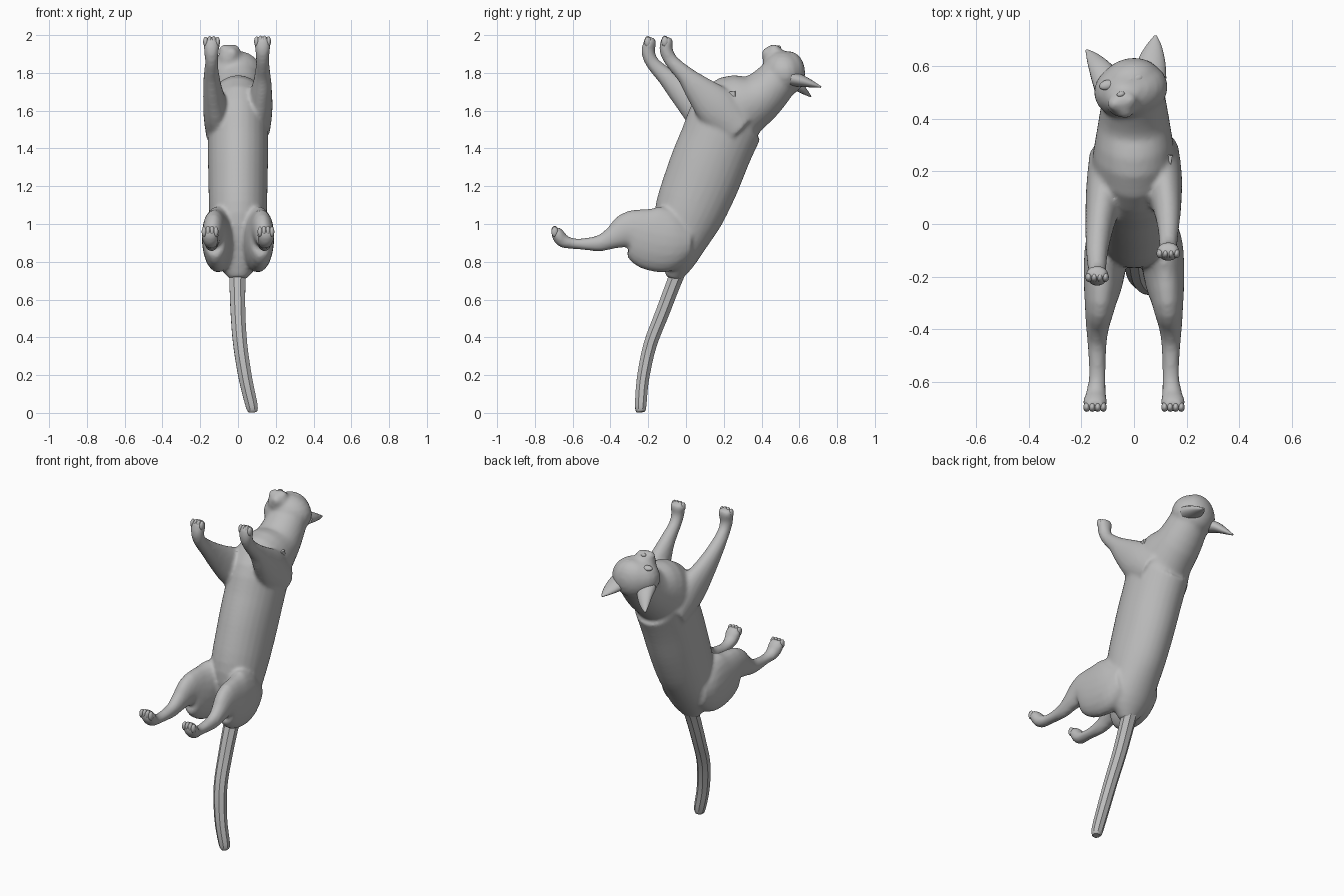
import bpy, bmesh, math
from mathutils import Vector, Matrix

cube = bpy.data.objects.get("Cube")
if cube:
    bpy.data.objects.remove(cube, do_unlink=True)

fur = bpy.data.materials.new("plain grey")
fur.use_nodes = True
GREY = (0.5, 0.5, 0.5, 1)
fur.diffuse_color = GREY
fur.node_tree.nodes["Principled BSDF"].inputs["Base Color"].default_value = GREY


def spline(rows, steps):
    """Catmull-Rom through rows of (x, y, z, half width, half depth)."""
    rows = [Vector(r) for r in rows]
    out = []
    for i in range(len(rows) - 1):
        a, b = rows[max(i - 1, 0)], rows[i]
        c, d = rows[i + 1], rows[min(i + 2, len(rows) - 1)]
        for k in range(steps):
            t = k / steps
            out.append(0.5 * (2 * b + (c - a) * t + (2 * a - 5 * b + 4 * c - d) * t * t
                              + (3 * b - a - 3 * c + d) * t ** 3))
    return out + [rows[-1]]


def loft(bm, rows, seg=20, steps=4):
    """Closed tube of elliptical rings along a path."""
    pts = spline(rows, steps)
    rings = []
    for i, p in enumerate(pts):
        ahead, behind = pts[min(i + 1, len(pts) - 1)], pts[max(i - 1, 0)]
        tangent = (Vector(ahead[:3]) - Vector(behind[:3])).normalized()
        side = Vector((1, 0, 0))
        side = (side - tangent * side.dot(tangent)).normalized()
        up = tangent.cross(side)
        ring = []
        for k in range(seg):
            a = 2 * math.pi * (k + 0.5) / seg
            ring.append(bm.verts.new(Vector(p[:3]) + side * (p[3] * math.cos(a))
                                     + up * (p[4] * math.sin(a))))
        rings.append(ring)
    for r, s in zip(rings, rings[1:]):
        for k in range(seg):
            j = (k + 1) % seg
            bm.faces.new((r[k], r[j], s[j], s[k]))
    bm.faces.new(rings[0][::-1])
    bm.faces.new(rings[-1])


def ball(bm, centre, radii, roll=0, tilt=0):
    m = (Matrix.Translation(centre) @ Matrix.Rotation(roll, 4, 'Z')
         @ Matrix.Rotation(tilt, 4, 'X') @ Matrix.Diagonal((*radii, 1)))
    bmesh.ops.create_uvsphere(bm, u_segments=20, v_segments=12, radius=1, matrix=m)


def finish(bm, name, angle=60):
    bmesh.ops.recalc_face_normals(bm, faces=bm.faces)
    mesh = bpy.data.meshes.new(name)
    bm.to_mesh(mesh)
    bm.free()
    ob = bpy.data.objects.new(name, mesh)
    bpy.context.collection.objects.link(ob)
    mesh.materials.append(fur)
    bpy.ops.object.select_all(action='DESELECT')
    ob.select_set(True)
    bpy.context.view_layer.objects.active = ob
    bpy.ops.object.shade_smooth_by_angle(angle=math.radians(angle))
    return ob


# Torso and neck
body = bmesh.new()
loft(body, [(0, -0.065, 0.71, 0.045, 0.04), (0, -0.04, 0.82, 0.125, 0.10),
            (0, 0.0, 1.01, 0.15, 0.175), (0, 0.08, 1.22, 0.157, 0.198),
            (0, 0.16, 1.42, 0.16, 0.20), (0, 0.245, 1.59, 0.158, 0.20),
            (0, 0.39, 1.67, 0.135, 0.135), (0, 0.50, 1.78, 0.115, 0.11)], seg=28)

# Skull, cheeks, muzzle and chin
ball(body, (-0.012, 0.51, 1.80), (0.142, 0.112, 0.118), roll=0.2)
ball(body, (-0.012, 0.545, 1.80), (0.115, 0.085, 0.115), roll=0.2)
ball(body, (-0.042, 0.465, 1.875), (0.065, 0.06, 0.075), roll=0.25)
for dx in (-1, 1):
    ball(body, (-0.045 + 0.024 * dx, 0.463 + 0.006 * dx, 1.923), (0.032, 0.03, 0.026))
ball(body, (-0.035, 0.428, 1.90), (0.035, 0.027, 0.035))

# Front legs reach upwards, each in its own pose
left_front = [(0.09, 0.28, 1.50, 0.08, 0.10), (0.11, 0.17, 1.61, 0.073, 0.115),
              (0.125, 0.07, 1.71, 0.055, 0.08), (0.13, 0.0, 1.785, 0.043, 0.05),
              (0.13, -0.075, 1.86, 0.035, 0.037), (0.13, -0.105, 1.92, 0.039, 0.036),
              (0.13, -0.10, 1.97, 0.044, 0.033), (0.13, -0.095, 1.99, 0.03, 0.02)]
right_front = [(-0.09, 0.26, 1.48, 0.08, 0.10), (-0.11, 0.12, 1.58, 0.073, 0.115),
               (-0.13, 0.0, 1.68, 0.055, 0.08), (-0.14, -0.10, 1.775, 0.043, 0.05),
               (-0.14, -0.175, 1.85, 0.035, 0.037), (-0.14, -0.20, 1.91, 0.039, 0.036),
               (-0.14, -0.19, 1.965, 0.044, 0.033), (-0.14, -0.185, 1.988, 0.03, 0.02)]
loft(body, left_front)
loft(body, right_front)

# Hind legs, mirrored
hind = [(0.075, 0.01, 0.91, 0.08, 0.10), (0.10, -0.08, 0.91, 0.085, 0.165),
        (0.115, -0.20, 0.93, 0.077, 0.168), (0.128, -0.30, 0.965, 0.06, 0.107),
        (0.138, -0.385, 0.928, 0.045, 0.062), (0.14, -0.46, 0.898, 0.036, 0.043),
        (0.14, -0.58, 0.895, 0.032, 0.028), (0.145, -0.65, 0.91, 0.04, 0.036),
        (0.148, -0.68, 0.95, 0.047, 0.034), (0.148, -0.685, 0.98, 0.03, 0.02)]
for s in (1, -1):
    loft(body, [(s * r[0], *r[1:]) for r in hind])

# Fuse everything into one soft skin
skin = finish(body, "body")
fuse = skin.modifiers.new("fuse", 'REMESH')
fuse.mode = 'VOXEL'
fuse.voxel_size = 0.011
fuse.use_smooth_shade = True
soften = skin.modifiers.new("soften", 'SMOOTH')
soften.factor = 0.5
soften.iterations = 6

# Tail
bm = bmesh.new()
loft(bm, [(0, -0.03, 0.77, 0.05, 0.045), (-0.003, -0.06, 0.70, 0.046, 0.042),
          (0, -0.125, 0.53, 0.042, 0.04), (0.012, -0.19, 0.36, 0.04, 0.038),
          (0.04, -0.228, 0.18, 0.038, 0.035), (0.073, -0.24, 0.035, 0.034, 0.032),
          (0.078, -0.24, 0.004, 0.022, 0.022)], seg=8)
finish(bm, "tail", 40)

# Ears, flattened and pointed
for name, rows in {
    "left_ear": [(0.062, 0.56, 1.77, 0.062, 0.04), (0.068, 0.62, 1.755, 0.052, 0.03),
                 (0.077, 0.675, 1.738, 0.03, 0.016), (0.082, 0.715, 1.725, 0.005, 0.004)],
    "right_ear": [(-0.10, 0.53, 1.76, 0.055, 0.04), (-0.125, 0.585, 1.735, 0.046, 0.03),
                  (-0.155, 0.63, 1.70, 0.027, 0.016), (-0.18, 0.66, 1.675, 0.005, 0.004)],
}.items():
    bm = bmesh.new()
    loft(bm, rows, seg=16)
    finish(bm, name)

# Eyes and nose
for name, centre in (("left_eye", (0.005, 0.553, 1.897)), ("right_eye", (-0.102, 0.528, 1.88))):
    bm = bmesh.new()
    ball(bm, centre, (0.031, 0.019, 0.014), roll=0.25, tilt=-0.3)
    finish(bm, name)
bm = bmesh.new()
ball(bm, (-0.05, 0.492, 1.934), (0.016, 0.011, 0.012), roll=0.25)
finish(bm, "nose")

# Toes, four per paw
for name, (x, y, z) in {"left_front_toes": (0.13, -0.112, 1.972),
                        "right_front_toes": (-0.14, -0.202, 1.970),
                        "left_hind_toes": (0.148, -0.695, 0.965),
                        "right_hind_toes": (-0.148, -0.695, 0.965)}.items():
    bm = bmesh.new()
    for k in (-1.5, -0.5, 0.5, 1.5):
        ball(bm, (x + 0.021 * k, y, z - 0.004 * abs(k)), (0.013, 0.018, 0.027))
    finish(bm, name)

# Fold of skin above the left shoulder
bm = bmesh.new()
loft(bm, [(0.10, 0.14, 1.665, 0.035, 0.035), (0.125, 0.265, 1.675, 0.03, 0.04)], seg=4, steps=1)
finish(bm, "left_shoulder_fold", 30)
